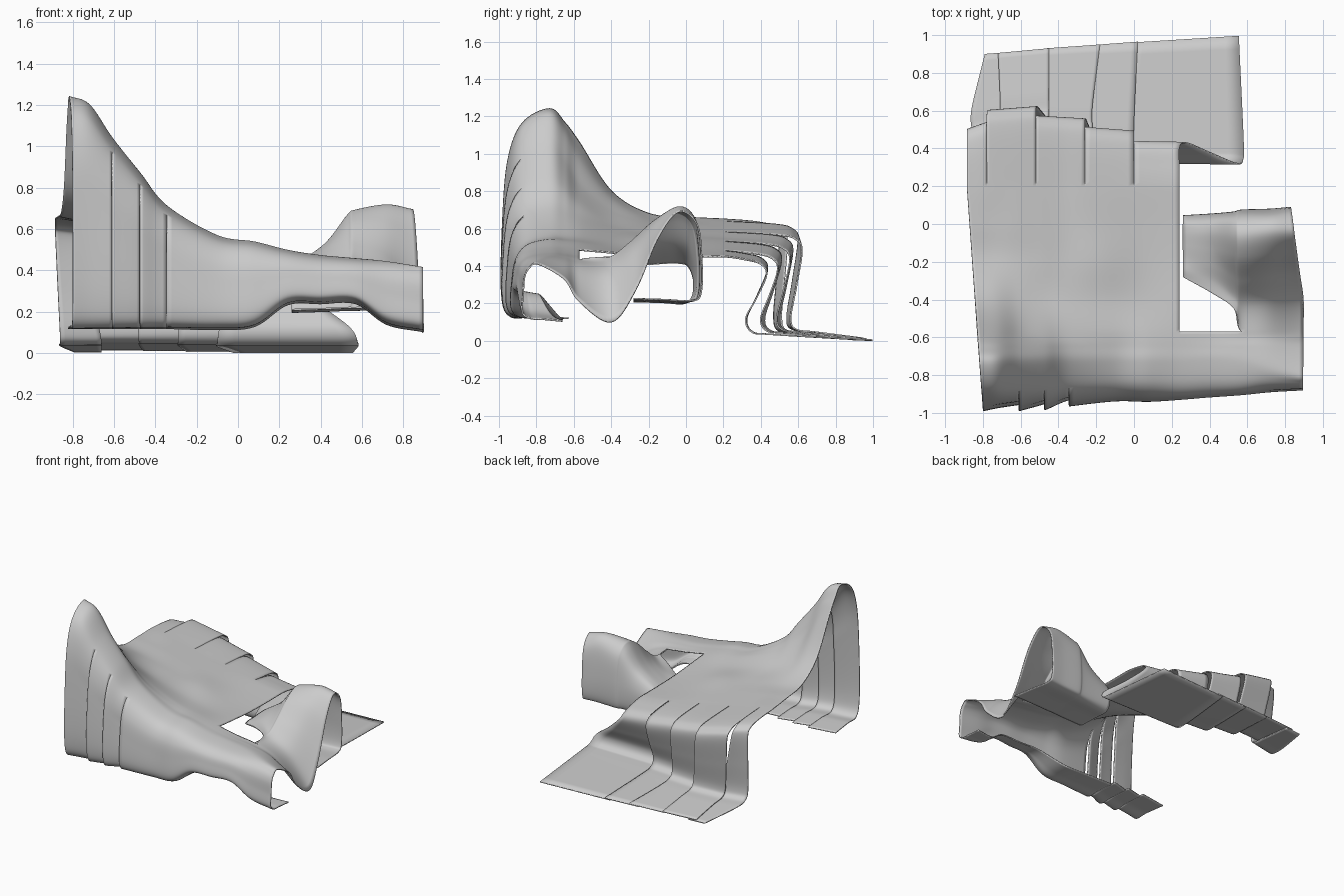
import bpy
import bmesh
from mathutils import Vector

if "Cube" in bpy.data.objects:
    bpy.data.objects.remove(bpy.data.objects["Cube"])

THICK = 0.008
bm = bmesh.new()


def spline(pts, t):
    """Point on a smooth curve through pts, t counted in points."""
    n = len(pts)
    i = max(0, min(int(t), n - 2))
    f = t - i
    b, c = pts[i], pts[i + 1]
    a = pts[i - 1] if i > 0 else b * 2 - c
    d = pts[i + 2] if i + 2 < n else c * 2 - b
    return 0.5 * (b * 2 + (c - a) * f + (a * 2 - b * 5 + c * 4 - d) * f ** 2
                  + (b * 3 - a - c * 3 + d) * f ** 3)


def surface(sections, u, v):
    return spline([spline(sec, v) for sec in sections], u)


def loft(sections, u=None, v=None, warp=None, nu=8, nv=8):
    """Add a patch through sections; u and v trim it, warp moves each point."""
    u0, u1 = u or (0, len(sections) - 1)
    v0, v1 = v
    cu, cv = round((u1 - u0) * nu), round((v1 - v0) * nv)
    grid = []
    for i in range(cu + 1):
        tu = u0 + (u1 - u0) * i / cu
        col = []
        for j in range(cv + 1):
            tv = v0 + (v1 - v0) * j / cv
            p = surface(sections, tu, tv)
            col.append(bm.verts.new(warp(p, i / cu, tu, tv) if warp else p))
        grid.append(col)
    for a, b in zip(grid, grid[1:]):
        for j in range(cv):
            bm.faces.new((a[j], b[j], b[j + 1], a[j + 1]))


def left_edge(y):
    return -0.8 - 0.072 * (y + 0.98)


# Front wall and arm: x, front y, bottom z, flap tip y, ridge y, ridge z, z at y -.57, z at y -.4
front = [
    (-.80, -.985, .13, -.66, -.73, 1.24, 1.06, .80),
    (-.72, -.985, .13, -.66, -.73, 1.20, .97, .76),
    (-.61, -.985, .13, -.66, -.73, 1.04, .83, .69),
    (-.475, -.98, .13, -.66, -.73, .87, .73, .63),
    (-.345, -.96, .13, -.66, -.73, .71, .65, .59),
    (-.10, -.933, .125, -.66, -.73, .565, .555, .535),
    (.08, -.935, .14, -.68, -.73, .535, .52, .495),
    (.24, -.925, .245, -.77, -.73, .495, .485, .47),
    (.40, -.912, .25, -.78, -.72, .47, .455, .45),
    (.57, -.90, .25, -.78, -.73, .455, .43, .44),
    (.72, -.885, .15, -.72, -.76, .44, .37, .35),
    (.895, -.875, .115, -.66, -.79, .41, .21, .10),
]


def z65(row):
    return row[6] + .6 * (row[5] - row[6])


def front_section(k, row):
    x, yf, zb, yt, yr, zr, z57, z40 = row
    h, w = zr - zb, yr - yf
    pts = [(yt, zb - .01), ((yt + yf) / 2, zb), (yf + .04, zb + .005), (yf, zb + .13 * h),
           (yf + .005, zb + .45 * h), (yf + .13 * w, zb + .75 * h), (yf + .43 * w, zb + .93 * h),
           (yr, zr), (-.65, z65(row)), (-.57, z57), (-.40, z40)]
    return [Vector((left_edge(y) if k == 0 else x, y, z)) for y, z in pts]


front_secs = [front_section(k, r) for k, r in enumerate(front)]


def pleat(p, s, u, v):
    p.y += 0.033 * s * max(0, min(1, (6 - v) / 1.5))
    return p


for span in ((0, 2), (2, 3), (3, 4)):
    loft(front_secs, u=span, v=(0, 9), warp=pleat)
loft(front_secs, u=(4, 11), v=(0, 9))

# Middle deck: x at the back, then heights at y -.2, 0, .2, .35 (last station only guides the edge)
deck_rows = [
    (-.89, .68, .66, .65, .64), (-.78, .655, .64, .637, .625), (-.65, .63, .62, .61, .60),
    (-.52, .60, .59, .58, .57), (-.39, .57, .56, .55, .54), (-.26, .545, .535, .53, .52),
    (0, .485, .48, .48, .475), (.24, .455, .45, .45, .445), (.40, .44, .44, .44, .43)]
deck = []
for k, (xb, *zs) in enumerate(deck_rows):
    r = front[k]
    sec = []
    for y, z in zip((-.65, -.57, -.4, -.2, 0, .2, .35), [z65(r), r[6], r[7]] + zs):
        t = max(0, (y + .57) / .77)
        x = left_edge(y) if k == 0 else r[0] + (xb - r[0]) * t
        sec.append(Vector((x, y, z)))
    deck.append(sec)
loft(deck, u=(0, 7), v=(1, 5))

# Back strips: deck stations, then (bend y, foot x, end x, end y) for both edges; recess, foot z
strips = [
    (0, 1, (.50, -.86, -.79, .90), (.54, -.66, -.66, .91), .03, .006),
    (1, 3, (.60, -.71, -.72, .905), (.62, -.45, -.45, .93), .06, .016),
    (3, 5, (.57, -.48, -.46, .93), (.555, -.22, -.18, .95), .07, .014),
    (5, 6, (.51, -.29, -.25, .945), (.49, .0, .02, .965), .09, .010),
    (6, 7, (.435, -.10, -.02, .96), (.43, .58, .555, .996), .11, .004),
]


def strip_edge(station, edge, recess, foot):
    yb, xf, xe, ye = edge
    xt, _, zt = deck[station][5]
    mid = yb - recess
    rows = [(.0, zt + .008, 0), (.2, zt, 0), (yb - .12, zt - .015, 0), (yb - .03, zt - .04, 0),
            (yb, zt - .10, .1), ((yb + mid) / 2, zt * .5, .5), (mid, .12, .9),
            (mid + .03, foot + .045, 1), (mid + .14, foot + .03, 1)]
    pts = [Vector((xt + (xf - xt) * s, y, z)) for y, z, s in rows]
    return pts + [Vector((xe, ye, foot))]


for i, j, a, b, recess, foot in strips:
    secs = [strip_edge(i, a, recess, foot), strip_edge(j, b, recess, foot)]

    def follow_deck(p, s, u, v):
        gap = surface(deck, i + (j - i) * s, 5) - surface(secs, s, 1)
        return p + gap * max(0, 1 - (v - 1) / 3)

    loft(secs, v=(1, 9), nu=8 * (j - i), warp=follow_deck)

# Right hand loop: x, (y, z) along the section, underside z
loop = [
    (.26, [(-.30, .40), (-.28, .40), (-.24, .41), (-.18, .41), (-.11, .415), (-.04, .415), (.01, .40), (.04, .33)], .20),
    (.42, [(-.40, .44), (-.37, .44), (-.30, .45), (-.22, .48), (-.13, .51), (-.04, .525), (.02, .49), (.05, .38)], .205),
    (.53, [(-.50, .45), (-.45, .445), (-.38, .45), (-.28, .52), (-.16, .62), (-.05, .665), (.03, .61), (.06, .42)], .21),
    (.57, [(-.65, .445), (-.57, .43), (-.42, .43), (-.30, .52), (-.17, .64), (-.05, .69), (.04, .62), (.07, .43)], .21),
    (.72, [(-.65, .41), (-.57, .37), (-.41, .34), (-.28, .47), (-.16, .63), (-.04, .715), (.045, .65), (.075, .43)], .215),
    (.895, [(-.65, .33), (-.57, .21), (-.40, .10), (-.27, .27), (-.15, .55), (-.04, .69), (.06, .62), (.085, .42)], .215),
]
loop_secs = []
for k, (x, pts, zb) in enumerate(loop):
    pts = pts + [(pts[-1][0] - .005, zb + .04), (pts[-1][0] - .05, zb), (-.12, zb + .005), (-.28, zb + .01)]
    last = k == len(loop) - 1
    loop_secs.append([Vector((x - (max(0, y + .4) * .13 if last else 0), y, z)) for y, z in pts])


def meet_arm(p, s, u, v):
    if u < 3:
        return p
    gap = surface(front_secs, u + 6, 9) - surface(loop_secs, u, 1)
    return p + gap * max(0, 2 - v)


loft(loop_secs, v=(1, 11), warp=meet_arm)

# Weld all patches into one draped sheet, leaving the slits between strips open
bmesh.ops.remove_doubles(bm, verts=bm.verts, dist=0.0008)
mesh = bpy.data.meshes.new("draped_sheet")
bm.to_mesh(mesh)
bm.free()
sheet = bpy.data.objects.new("draped_sheet", mesh)
bpy.context.collection.objects.link(sheet)
solid = sheet.modifiers.new("thickness", 'SOLIDIFY')
solid.thickness, solid.offset = THICK, 0
bpy.context.view_layer.objects.active = sheet
sheet.select_set(True)
bpy.ops.object.shade_smooth_by_angle(angle=0.8)
